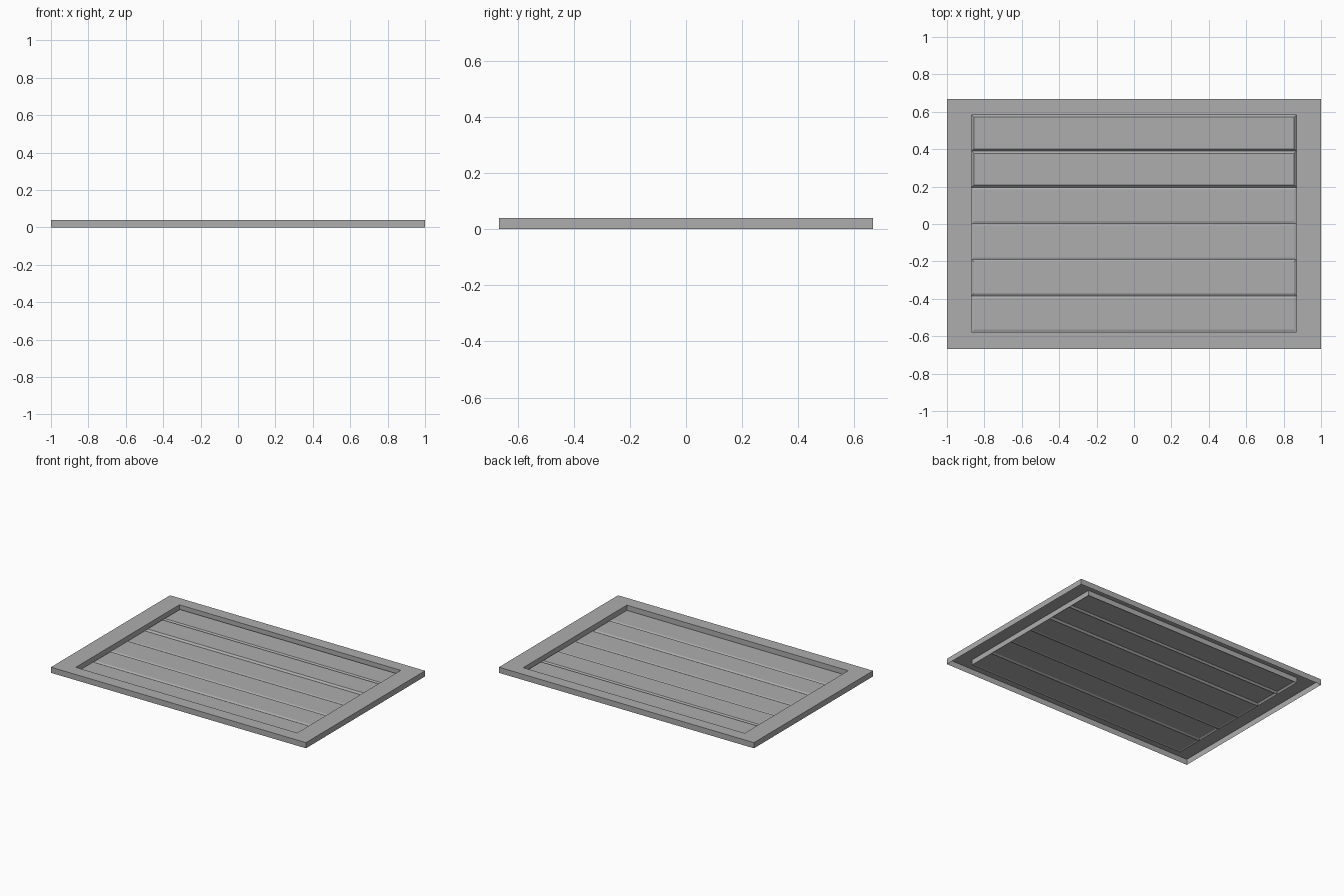
import bpy
import bmesh

cube = bpy.data.objects.get("Cube")
if cube:
    bpy.data.objects.remove(cube, do_unlink=True)

grey = bpy.data.materials.new("plain_grey")
grey.use_nodes = True
COLOR = (0.42, 0.42, 0.42, 1.0)
grey.diffuse_color = COLOR
grey.node_tree.nodes["Principled BSDF"].inputs["Base Color"].default_value = COLOR

TOP = 0.04          # height of the frame
BASE = 0.003        # level of the recess floor
HALF_X, HALF_Y = 1.0, 0.667
IN_X, IN_BACK, IN_FRONT = 0.868, 0.583, -0.577


def ring(bm, half_x, front, back, z):
    """Rectangle of four vertices, counter-clockwise from above."""
    return [bm.verts.new(p) for p in ((-half_x, front, z), (half_x, front, z),
                                      (half_x, back, z), (-half_x, back, z))]


def bridge(bm, outer, inner):
    for i in range(4):
        j = (i + 1) % 4
        bm.faces.new((outer[i], outer[j], inner[j], inner[i]))


def finish(bm, name):
    mesh = bpy.data.meshes.new(name)
    bm.to_mesh(mesh)
    bm.free()
    mesh.materials.append(grey)
    obj = bpy.data.objects.new(name, mesh)
    bpy.context.collection.objects.link(obj)


# Hollow frame: outer skirt, flat rim and recess walls, open underneath
bm = bmesh.new()
rings = [ring(bm, HALF_X, -HALF_Y, HALF_Y, 0),
         ring(bm, HALF_X, -HALF_Y, HALF_Y, TOP),
         ring(bm, IN_X, IN_FRONT, IN_BACK, TOP),
         ring(bm, IN_X, IN_FRONT, IN_BACK, BASE)]
for outer, inner in zip(rings, rings[1:]):
    bridge(bm, outer, inner)
finish(bm, "frame")

# Six floor panels with sloped borders, back to front, raised by varying amounts
RISES = (0.012, 0.012, 0.004, 0.004, 0.007, 0.004)
SLOPE = 0.012
pitch = (IN_BACK - IN_FRONT) / len(RISES)
for n, rise in enumerate(RISES):
    back = IN_BACK - n * pitch
    front = back - pitch
    bm = bmesh.new()
    low = ring(bm, IN_X, front, back, BASE)
    high = ring(bm, IN_X - SLOPE, front + SLOPE, back - SLOPE, BASE + rise)
    bridge(bm, low, high)
    bm.faces.new(high)
    finish(bm, f"floor_panel_{n + 1}")
